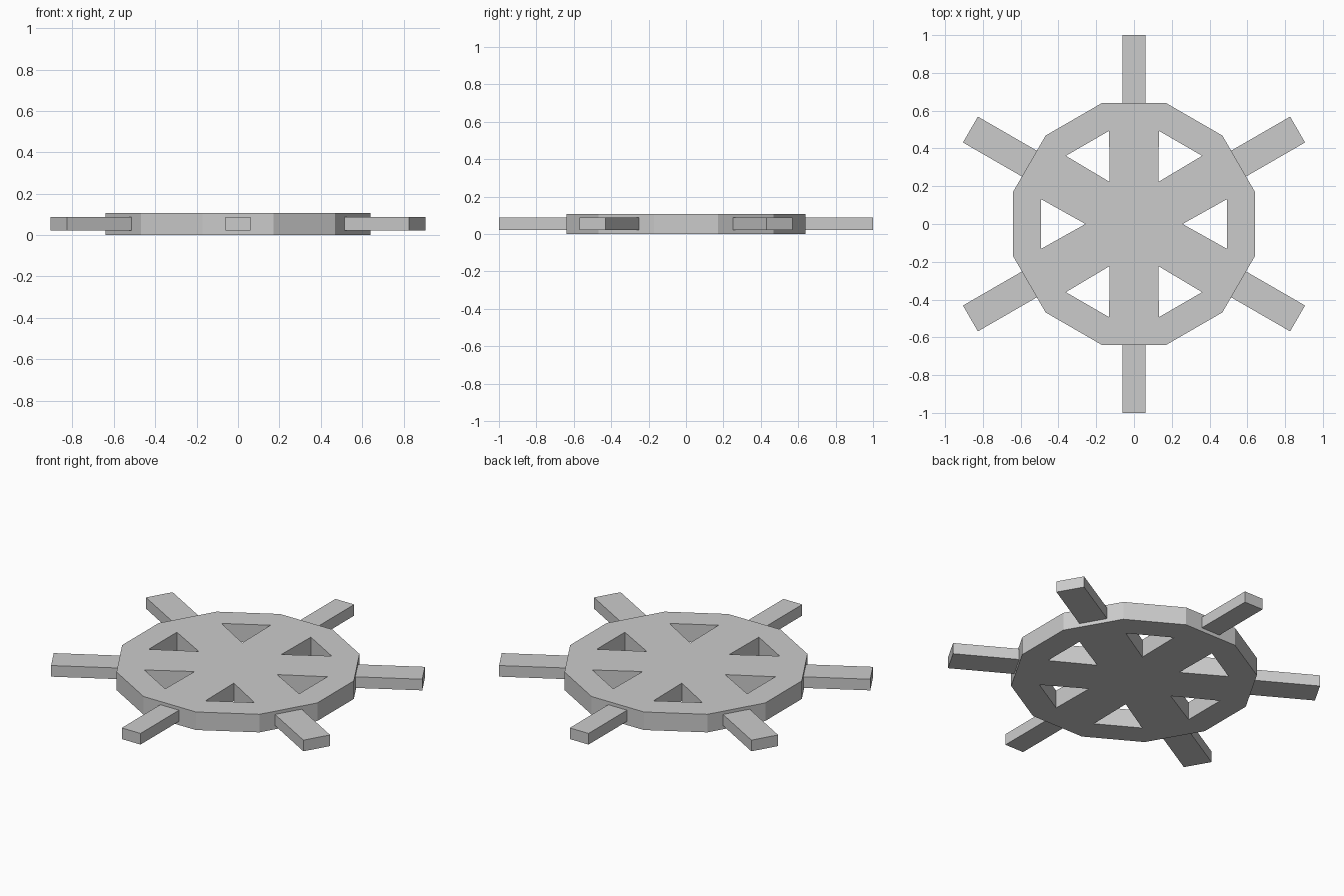
import bpy, bmesh, math
from mathutils import Matrix, Vector

if "Cube" in bpy.data.objects:
    bpy.data.objects.remove(bpy.data.objects["Cube"])

HEIGHT = 0.107


def add_object(name, bm):
    bmesh.ops.recalc_face_normals(bm, faces=bm.faces)
    mesh = bpy.data.meshes.new(name)
    bm.to_mesh(mesh)
    bm.free()
    obj = bpy.data.objects.new(name, mesh)
    bpy.context.collection.objects.link(obj)
    return obj


# Twelve-sided wheel disc with six triangular openings, laid out per 60-degree sector
bm = bmesh.new()
rim_r = 0.662
rim = (rim_r * math.cos(math.radians(15)), rim_r * math.sin(math.radians(15)))
profile = [(0.257, 0), (0.493, 0.132), (0.493, -0.132), rim, (rim[0], -rim[1])]
sectors = []
for k in range(6):
    rot = Matrix.Rotation(math.radians(60 * k), 3, 'Z')
    sectors.append([bm.verts.new(rot @ Vector((x, y, 0))) for x, y in profile])
for k in range(6):
    tip, left, right, rim_l, rim_r_v = sectors[k]
    n_tip, _, n_right, _, n_rim_r = sectors[(k + 1) % 6]
    bm.faces.new((right, rim_r_v, rim_l, left))
    bm.faces.new((left, rim_l, n_rim_r, n_right))
    bm.faces.new((tip, left, n_right, n_tip))
bm.faces.new([s[0] for s in sectors])
result = bmesh.ops.extrude_face_region(bm, geom=bm.faces[:], use_keep_orig=True)
top = [g for g in result["geom"] if isinstance(g, bmesh.types.BMVert)]
bmesh.ops.translate(bm, verts=top, vec=(0, 0, HEIGHT))
add_object("wheel_disc", bm)

# Six radial handles; the front and back ones are slightly narrower
for k in range(6):
    angle = 30 + 60 * k
    width = 0.123 if angle % 180 == 90 else 0.158
    inner, outer = 0.58, 1.0
    bm = bmesh.new()
    bmesh.ops.create_cube(bm, size=1)
    bmesh.ops.scale(bm, verts=bm.verts, vec=(outer - inner, width, 0.066))
    bmesh.ops.translate(bm, verts=bm.verts, vec=((inner + outer) / 2, 0, 0.055))
    bmesh.ops.rotate(bm, verts=bm.verts, cent=(0, 0, 0),
                     matrix=Matrix.Rotation(math.radians(angle), 3, 'Z'))
    add_object(f"handle_{k + 1}", bm)
